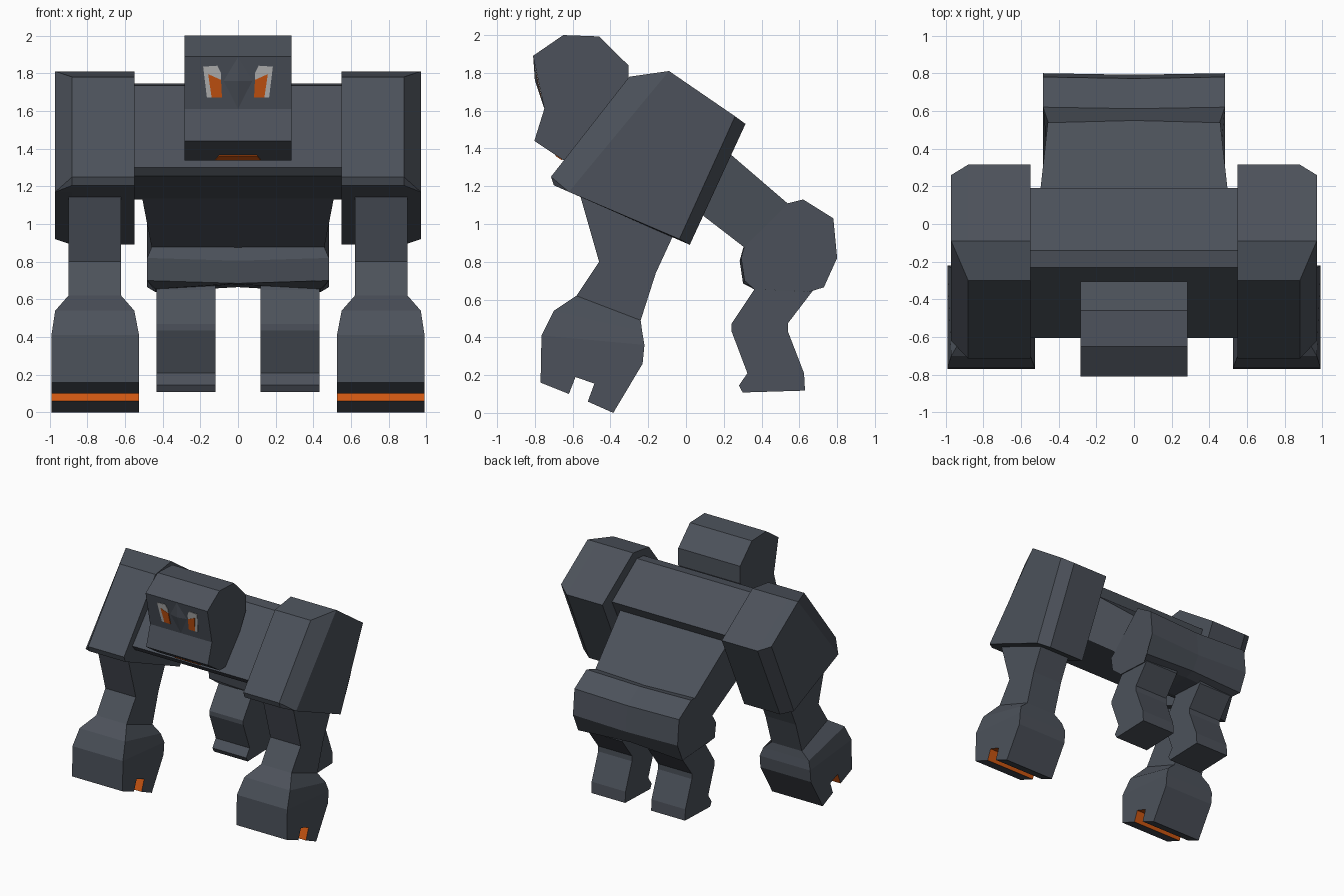
import bpy, bmesh

if "Cube" in bpy.data.objects:
    bpy.data.objects.remove(bpy.data.objects["Cube"])


def material(name, rgb):
    m = bpy.data.materials.new(name)
    m.diffuse_color = (*rgb, 1)
    m.use_nodes = True
    m.node_tree.nodes["Principled BSDF"].inputs["Base Color"].default_value = m.diffuse_color
    return m


STONE = material("slate grey", (0.072, 0.083, 0.103))
GLOW = material("ember orange", (0.62, 0.095, 0.006))
WHITE = material("eye white", (0.5, 0.5, 0.5))


def loft(name, rings, mat=STONE):
    """Skin a list of equal-length 3D rings and cap both ends."""
    bm = bmesh.new()
    vs = [[bm.verts.new(p) for p in ring] for ring in rings]
    n = len(rings[0])
    for a, b in zip(vs, vs[1:]):
        for i in range(n):
            j = (i + 1) % n
            bm.faces.new((a[i], a[j], b[j], b[i]))
    bm.faces.new(vs[0])
    bm.faces.new(vs[-1])
    bmesh.ops.remove_doubles(bm, verts=bm.verts, dist=0.0005)
    bmesh.ops.recalc_face_normals(bm, faces=bm.faces)
    me = bpy.data.meshes.new(name)
    bm.to_mesh(me)
    bm.free()
    me.materials.append(mat)
    ob = bpy.data.objects.new(name, me)
    bpy.context.collection.objects.link(ob)
    return ob


def ring(x, profile):
    return [(x, y, z) for y, z in profile]


def prism(name, profile, x0, x1, mat=STONE):
    return loft(name, [ring(x0, profile), ring(x1, profile)], mat)


# Chest between the shoulders
prism("chest", [(-0.23, 1.735), (-0.14, 1.745), (0.19, 1.51), (0.0, 1.13),
                (-0.57, 1.255), (-0.605, 1.30)], -0.56, 0.56)

# Waist, tapering back to the hips
loft("waist", [[(-w, *top), (w, *top), (w, *low), (-w, *low)] for w, top, low in (
    (0.51, (0.06, 1.52), (-0.04, 1.145)),
    (0.455, (0.56, 1.09), (0.33, 0.86)))])

# Hips: slightly bent at the middle, with narrowed upper and lower rims
hips = [(0.54, 1.11, 0.455), (0.62, 1.13, 0.482), (0.78, 1.03, 0.482), (0.80, 0.82, 0.482),
        (0.73, 0.665, 0.482), (0.65, 0.64, 0.44), (0.36, 0.655, 0.44), (0.31, 0.70, 0.482),
        (0.292, 0.82, 0.482), (0.31, 0.885, 0.455)]
middle = [(0, y - 0.008, z + (0.025 if z < 0.7 else -0.015)) for y, z, w in hips]
loft("hips", [[(-w, y, z) for y, z, w in hips], middle, [(w, y, z) for y, z, w in hips]])

# Head
prism("head", [(-0.81, 1.89), (-0.65, 2.0), (-0.46, 1.993), (-0.305, 1.84), (-0.305, 1.70),
               (-0.50, 1.34), (-0.65, 1.338), (-0.803, 1.44), (-0.75, 1.61)], -0.285, 0.285)


def face_y(z):
    """Depth of the sloping face plane at a given height."""
    return -0.75 - (z - 1.61) * 0.06 / 0.28


def face_plate(name, outline, s, lift, mat):
    rings = [[(s * x, face_y(z) - d, z) for x, z in outline] for d in (-0.003, lift)]
    loft(name, rings, mat)


# Nose: shallow ridge between the eyes
bm = bmesh.new()
top, tip, low, left, right = [bm.verts.new((x, face_y(z) - d, z)) for x, z, d in (
    (0, 1.885, 0), (0, 1.76, 0.018), (0, 1.61, 0), (-0.08, 1.76, -0.001), (0.08, 1.76, -0.001))]
for f in ((top, left, tip), (left, low, tip), (low, right, tip), (right, top, tip),
          (top, right, low, left)):
    bm.faces.new(f)
bmesh.ops.recalc_face_normals(bm, faces=bm.faces)
nose_mesh = bpy.data.meshes.new("nose")
bm.to_mesh(nose_mesh)
bm.free()
nose_mesh.materials.append(STONE)
bpy.context.collection.objects.link(bpy.data.objects.new("nose", nose_mesh))

# Mouth: plate on the sloping underside of the jaw
mouth = [(-0.10, -0.69, 1.365), (0.10, -0.69, 1.365), (0.12, -0.656, 1.342), (-0.12, -0.656, 1.342)]
loft("mouth", [[(x, y, z + 0.002) for x, y, z in mouth],
               [(x, y - 0.002, z - 0.004) for x, y, z in mouth]], GLOW)

SHOULDER = [(-0.30, 1.78), (-0.09, 1.81), (0.315, 1.53), (0.02, 0.89),
            (-0.62, 1.17), (-0.70, 1.205), (-0.715, 1.25)]
SHOULDER_OUT = [(-0.09, 1.81), (-0.09, 1.81), (0.26, 1.57), (-0.035, 0.92),
                (-0.62, 1.17), (-0.62, 1.17), (-0.62, 1.17)]
# Arm sections: front point, back point, inner x, outer x
ARM = [((-0.58, 1.22), (-0.04, 1.00), 0.62, 0.90),
       ((-0.46, 0.80), (-0.16, 0.74), 0.62, 0.90),
       ((-0.58, 0.62), (-0.24, 0.49), 0.62, 0.90),
       ((-0.70, 0.54), (-0.232, 0.43), 0.55, 0.97),
       ((-0.765, 0.41), (-0.22, 0.36), 0.525, 0.99)]
FIST = [(-0.765, 0.41), (-0.77, 0.16), (-0.62, 0.10), (-0.585, 0.19), (-0.485, 0.155),
        (-0.52, 0.06), (-0.385, 0.0), (-0.23, 0.26), (-0.22, 0.36)]
LEG = [(0.37, 0.70), (0.36, 0.65), (0.24, 0.47), (0.24, 0.435), (0.325, 0.21), (0.28, 0.145),
       (0.30, 0.108), (0.63, 0.118), (0.625, 0.21), (0.54, 0.43), (0.54, 0.475),
       (0.67, 0.645), (0.67, 0.70)]
EYE = [(0.09, 1.67), (0.165, 1.67), (0.185, 1.835), (0.11, 1.84), (0.09, 1.80)]
IRIS = [(0.085, 1.67), (0.14, 1.67), (0.158, 1.795), (0.09, 1.765)]

for s, side in ((-1, "right"), (1, "left")):
    # Eyes
    face_plate(side + "_eye", EYE, s, 0.004, WHITE)
    face_plate(side + "_iris", IRIS, s, 0.006, GLOW)
    # Shoulder with a bevelled outer side
    loft(side + "_shoulder", [ring(s * 0.55, SHOULDER), ring(s * 0.88, SHOULDER),
                              ring(s * 0.97, SHOULDER_OUT)])
    # Arm flaring into the fist
    loft(side + "_arm", [[(s * a, *f), (s * b, *f), (s * b, *k), (s * a, *k)]
                         for f, k, a, b in ARM])
    # Fist with a glowing groove underneath
    fist = prism(side + "_fist", FIST, s * 0.525, s * 0.99)
    fist.data.materials.append(GLOW)
    for p in fist.data.polygons:
        c = p.center
        if abs(p.normal.x) < 0.5 and -0.61 < c.y < -0.49 and c.z > 0.09:
            p.material_index = 1
    # Bent hind leg
    prism(side + "_leg", LEG, s * 0.12, s * 0.432)
